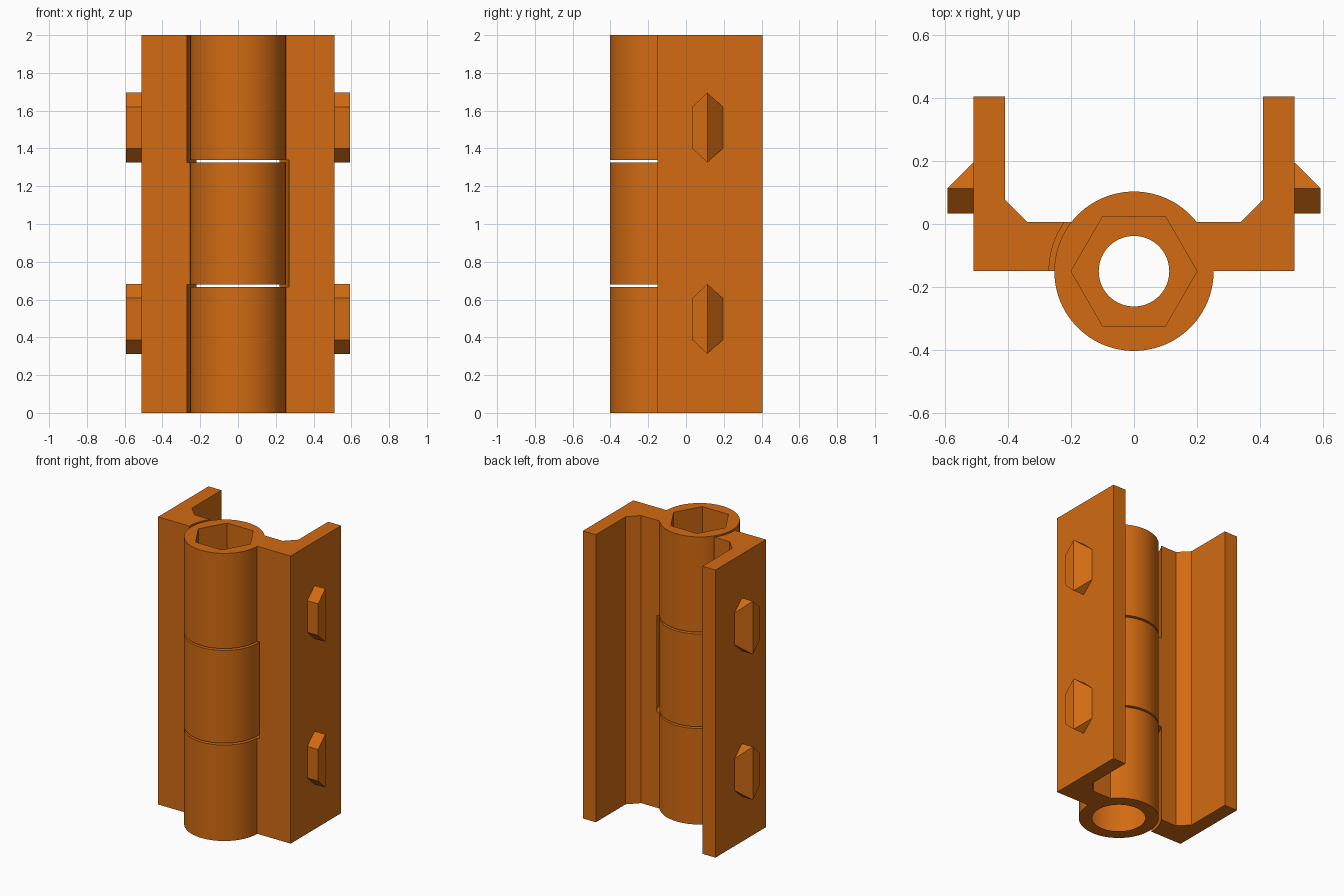
import bpy, bmesh, math

if "Cube" in bpy.data.objects:
    bpy.data.objects.remove(bpy.data.objects["Cube"])

CY = -0.15                 # hinge axis y
R, CLEAR, BORE = 0.253, 0.27, 0.112
G1, G2, G3, G4 = 0.667, 0.68, 1.325, 1.338   # knuckle ends around the two gaps

orange = bpy.data.materials.new("orange")
orange.diffuse_color = (0.645, 0.147, 0.006, 1)
orange.use_nodes = True
orange.node_tree.nodes["Principled BSDF"].inputs["Base Color"].default_value = orange.diffuse_color


def prism(name, pts, z0, z1):
    """Extrude an xy outline from z0 to z1."""
    bm = bmesh.new()
    f = bm.faces.new([bm.verts.new((x, y, z0)) for x, y in pts])
    r = bmesh.ops.extrude_face_region(bm, geom=[f])
    for v in r["geom"]:
        if isinstance(v, bmesh.types.BMVert):
            v.co.z = z1
    return finish(name, bm)


def finish(name, bm):
    bmesh.ops.recalc_face_normals(bm, faces=bm.faces)
    me = bpy.data.meshes.new(name)
    bm.to_mesh(me)
    bm.free()
    me.materials.append(orange)
    ob = bpy.data.objects.new(name, me)
    bpy.context.collection.objects.link(ob)
    return ob


def cyl(name, r, z0, z1, n=96):
    pts = [(r * math.cos(2 * math.pi * i / n), CY + r * math.sin(2 * math.pi * i / n))
           for i in range(n)]
    return prism(name, pts, z0, z1)


def combine(ob, other, op):
    """Apply a boolean and discard the helper."""
    m = ob.modifiers.new(op, 'BOOLEAN')
    m.operation, m.solver, m.object = op, 'EXACT', other
    bpy.context.view_layer.objects.active = ob
    bpy.ops.object.modifier_apply(modifier=m.name)
    bpy.data.objects.remove(other, do_unlink=True)


def locating_tab(s, zc):
    """Six-sided tab on the outer wall with its rear half sloped to the wall."""
    bm = bmesh.new()
    outline = [(0.113, 0.185), (0.195, 0.11), (0.195, -0.11),
               (0.113, -0.185), (0.033, -0.11), (0.033, 0.11)]
    base = [bm.verts.new((s * 0.50, y, zc + z)) for y, z in outline]
    rim = [bm.verts.new((s * (0.51 if y > 0.15 else 0.593), y, zc + z)) for y, z in outline]
    bm.faces.new(base)
    bm.faces.new([rim[0], rim[1], rim[2], rim[3]])
    bm.faces.new([rim[3], rim[4], rim[5], rim[0]])
    for i in range(6):
        j = (i + 1) % 6
        bm.faces.new([base[i], base[j], rim[j], rim[i]])
    return finish("locating_tab", bm)


def leaf(name, s, clear_zones, knuckles):
    # L-shaped plate with an inner corner chamfer
    pts = [(0, -0.15), (0.51, -0.15), (0.51, 0.405), (0.41, 0.405),
           (0.41, 0.078), (0.34, 0.007), (0, 0.007)]
    ob = prism(name, [(s * x, y) for x, y in pts], 0, 2)
    # clearance around the other leaf's knuckles
    for a, b in clear_zones:
        combine(ob, cyl("clearance", CLEAR, a, b), 'DIFFERENCE')
    # own knuckles
    for a, b in knuckles:
        combine(ob, cyl("knuckle", R, a, b), 'UNION')
    for zc in (0.497, 1.51):
        combine(ob, locating_tab(s, zc), 'UNION')
    # pin bore
    combine(ob, cyl("bore", BORE, -0.1, 2.1), 'DIFFERENCE')
    return ob


left = leaf("left_leaf", -1, [(-0.1, G2), (G3, 2.1)], [(G2, G3)])
right = leaf("right_leaf", 1, [(G1, G4)], [(0, G1), (G4, 2)])

# hexagonal nut pocket on top, round bolt head pocket below
combine(right, cyl("nut_pocket", 0.2, 1.75, 2.1, 6), 'DIFFERENCE')
combine(right, cyl("head_pocket", 0.168, -0.1, 0.25), 'DIFFERENCE')

# smooth round walls, keep hard edges
for ob in (left, right):
    bpy.ops.object.select_all(action='DESELECT')
    ob.select_set(True)
    bpy.context.view_layer.objects.active = ob
    bpy.ops.object.shade_smooth_by_angle(angle=math.radians(25))
